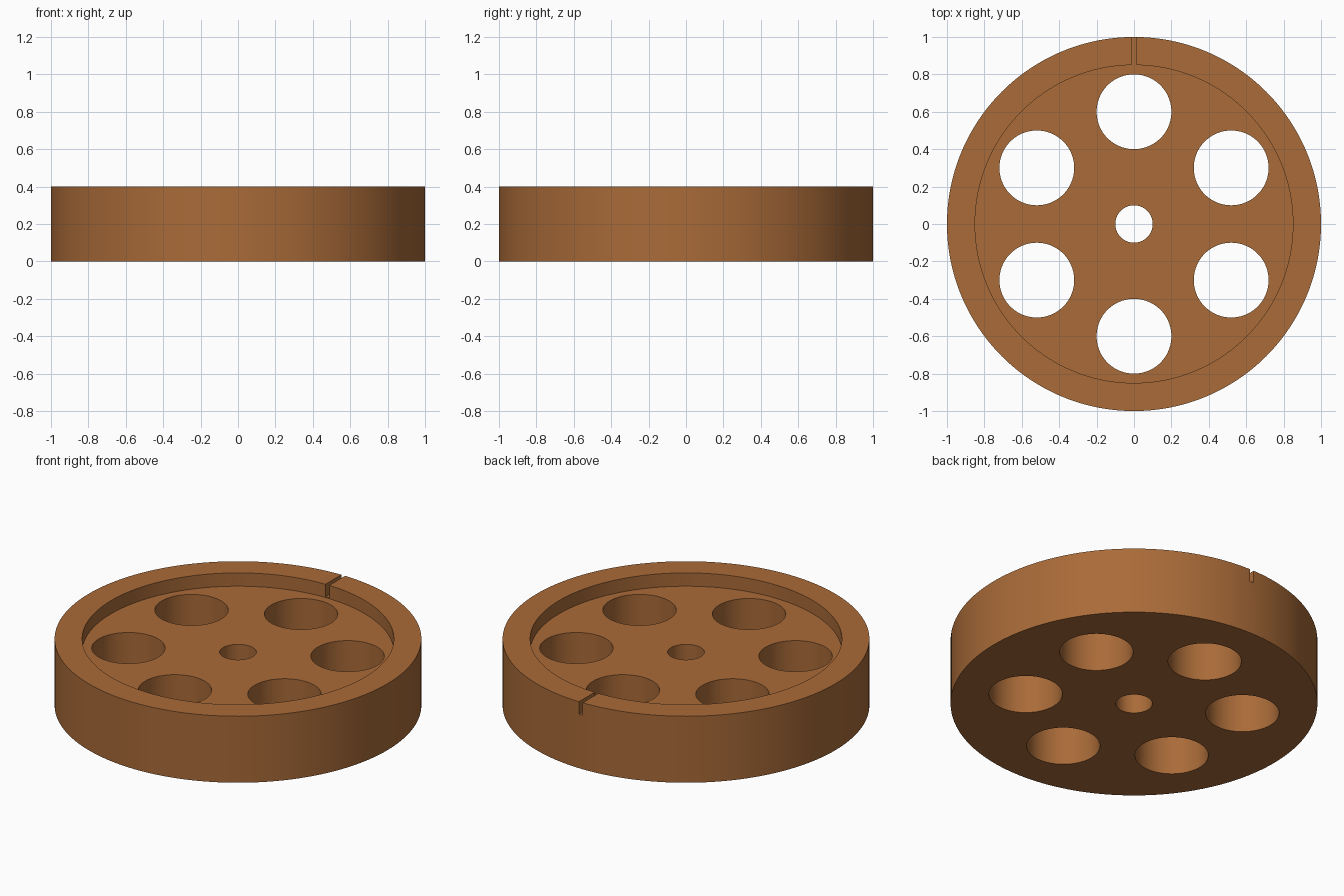
import bpy
from math import radians, sin, cos

if "Cube" in bpy.data.objects:
    bpy.data.objects.remove(bpy.data.objects["Cube"])


def cylinder(name, radius, z0, z1, x=0, y=0, sides=128):
    bpy.ops.mesh.primitive_cylinder_add(vertices=sides, radius=radius, depth=z1 - z0,
                                        location=(x, y, (z0 + z1) / 2))
    ob = bpy.context.object
    ob.name = name
    return ob


def cut(target, cutter):
    mod = target.modifiers.new(cutter.name, 'BOOLEAN')
    mod.operation = 'DIFFERENCE'
    mod.solver = 'EXACT'
    mod.object = cutter
    bpy.context.view_layer.objects.active = target
    bpy.ops.object.modifier_apply(modifier=mod.name)
    bpy.data.objects.remove(cutter)


# Wheel disc
wheel = cylinder("wheel", 1.0, 0, 0.4, sides=192)

# Shallow recess inside the rim
cut(wheel, cylinder("recess", 0.85, 0.32, 0.6, sides=192))

# Axle hole and ring of six lightening holes
cut(wheel, cylinder("axle_hole", 0.1, -0.2, 0.6, sides=64))
for i in range(6):
    a = radians(30 + 60 * i)
    cut(wheel, cylinder("round_hole", 0.2, -0.2, 0.6, 0.6 * cos(a), 0.6 * sin(a), 96))

# Narrow slot through the back of the rim
bpy.ops.mesh.primitive_cube_add(size=1, location=(0, 0.95, 0.425))
slot = bpy.context.object
slot.name = "rim_slot"
slot.scale = (0.025, 0.3, 0.2)
cut(wheel, slot)

# Wood-brown colour and smooth walls with sharp edges
mat = bpy.data.materials.new("brown")
mat.diffuse_color = (0.40, 0.147, 0.04, 1)
mat.use_nodes = True
mat.node_tree.nodes["Principled BSDF"].inputs["Base Color"].default_value = mat.diffuse_color
wheel.data.materials.clear()
wheel.data.materials.append(mat)
bpy.ops.object.select_all(action='DESELECT')
wheel.select_set(True)
bpy.context.view_layer.objects.active = wheel
bpy.ops.object.shade_smooth_by_angle(angle=radians(30))
